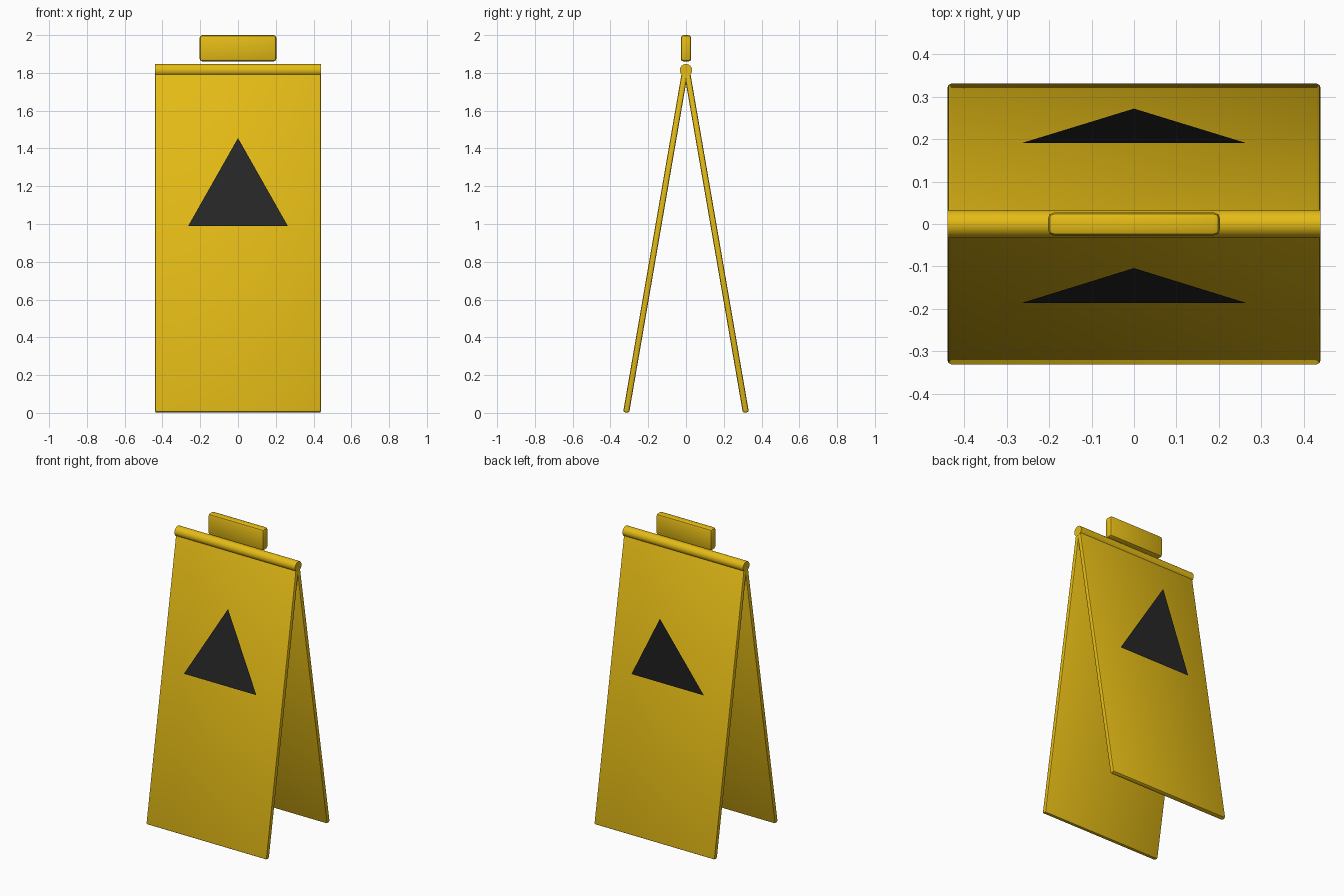
import bpy, math

if "Cube" in bpy.data.objects:
    bpy.data.objects.remove(bpy.data.objects["Cube"])


def material(name, colour):
    m = bpy.data.materials.new(name)
    m.diffuse_color = (*colour, 1.0)
    m.use_nodes = True
    m.node_tree.nodes["Principled BSDF"].inputs["Base Color"].default_value = m.diffuse_color
    return m


YELLOW = material("safety_yellow", (0.78, 0.50, 0.008))
BLACK = material("sign_black", (0.02, 0.02, 0.02))
TILT = math.radians(9.8)


def smooth(ob):
    bpy.ops.object.select_all(action='DESELECT')
    ob.select_set(True)
    bpy.context.view_layer.objects.active = ob
    bpy.ops.object.shade_smooth_by_angle(angle=math.radians(40))


def rounded_box(name, size, loc, tilt, bevel):
    bpy.ops.mesh.primitive_cube_add(size=1, location=loc, rotation=(tilt, 0, 0))
    ob = bpy.context.object
    ob.name = name
    ob.scale = size
    bpy.ops.object.transform_apply(location=False, rotation=False, scale=True)
    mod = ob.modifiers.new("rounded_edges", 'BEVEL')
    mod.width = bevel
    mod.segments = 2
    bpy.ops.object.modifier_apply(modifier=mod.name)
    ob.data.materials.append(YELLOW)
    smooth(ob)
    return ob


def triangle(name, points):
    me = bpy.data.meshes.new(name)
    me.from_pydata(points, [], [range(3)])
    me.materials.append(BLACK)
    bpy.context.collection.objects.link(bpy.data.objects.new(name, me))


# Two leaning boards
LENGTH = 1.834
for name, side in (("front_panel", -1), ("back_panel", 1)):
    y = side * (0.317 - LENGTH / 2 * math.sin(TILT))
    z = 0.002 + LENGTH / 2 * math.cos(TILT)
    rounded_box(name, (0.88, 0.032, LENGTH), (0, y, z), side * TILT, 0.01)

# Hinge tube along the top
bpy.ops.mesh.primitive_cylinder_add(vertices=32, radius=0.033, depth=0.88,
                                    location=(0, 0, 1.814),
                                    rotation=(0, math.pi / 2, 0))
hinge = bpy.context.object
hinge.name = "hinge_tube"
hinge.data.materials.append(YELLOW)
smooth(hinge)

# Carry handle above the hinge
rounded_box("handle", (0.406, 0.055, 0.14), (0, 0, 1.93), 0, 0.015)

# Warning triangles: thin sheets in front of the boards; the back one leans outward
triangle("front_triangle", [(-0.264, -0.186, 0.989), (0.264, -0.186, 0.989),
                            (0, -0.104, 1.455)])
triangle("back_triangle", [(0.264, 0.191, 0.989), (-0.264, 0.191, 0.989),
                           (0, 0.272, 1.455)])
